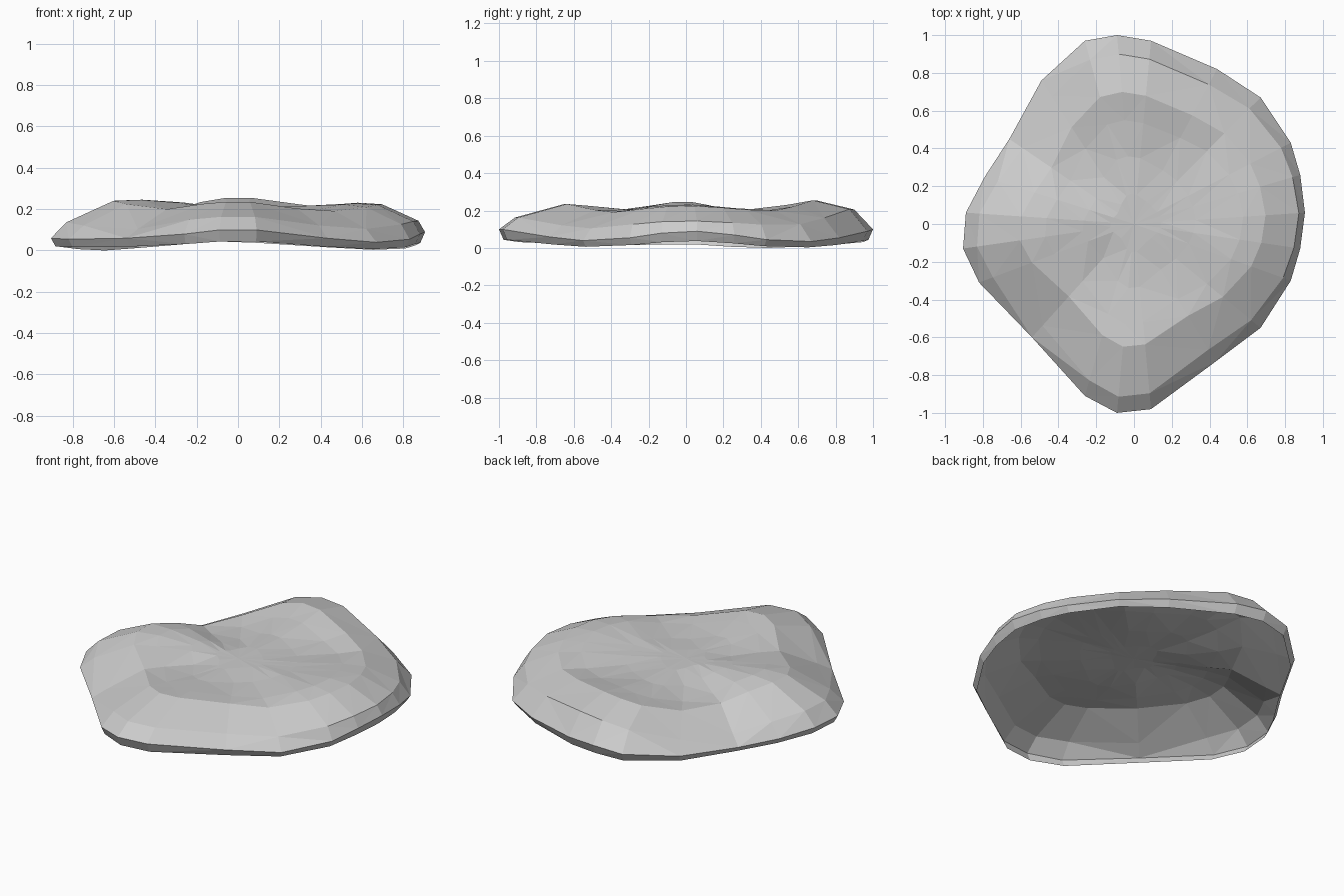
import bpy, bmesh, math, random

if "Cube" in bpy.data.objects:
    bpy.data.objects.remove(bpy.data.objects["Cube"])
random.seed(4)

# Outer rim outline: x, y, z, counter-clockwise from the right
RIM = [(.905, .06, .09), (.88, .26, .07), (.83, .43, .045), (.67, .67, .035),
       (.44, .82, .055), (.09, .97, .09), (-.09, 1.0, .10), (-.26, .97, .08),
       (-.49, .76, .05), (-.66, .45, .03), (-.79, .25, .04), (-.89, .06, .06),
       (-.905, -.13, .06), (-.82, -.31, .055), (-.54, -.60, .06), (-.26, -.91, .08),
       (-.09, -1.0, .10), (.09, -.98, .10), (.43, -.73, .06), (.67, -.55, .04),
       (.83, -.30, .055), (.88, -.13, .08)]


def blend(a, right, back, left, front):
    """Smoothly mix four side values by direction."""
    c, s = math.cos(a), math.sin(a)
    return c * c * (right if c > 0 else left) + s * s * (back if s > 0 else front)


# Each ring: scale (right, back, left, front), height (same order), diagonal drop, jitter
RINGS = [((.965, .90, .92, .915), (.145, .21, .14, .165), .05, .0),
         ((.77, .70, .67, .65), (.225, .257, .243, .237), .04, .0),
         ((.64, .55, .52, .53), (.235, .23, .25, .225), .035, .004),
         ((.36, .36, .30, .34), (.215, .21, .23, .205), .015, .004),
         ((.16, .16, .14, .15), (.21, .21, .215, .207), .0, .001)]

bm = bmesh.new()
# Turned-under lip and widest rim
rows = [[bm.verts.new((x * .975, y * .975, max(0, z * .62 - .018))) for x, y, z in RIM],
        [bm.verts.new(p) for p in RIM]]
# Shoulder, raised ridge and dished middle, with sagging diagonals
for scale, height, drop, jit in RINGS:
    row = []
    for x, y, _ in RIM:
        a = math.atan2(y, x)
        diag = math.sin(2 * a) ** 2
        k = blend(a, *scale) - .02 * diag
        sag = drop * diag * (2.1 if x < 0 < y else 1)
        z = blend(a, *height) - sag + random.uniform(-jit, jit)
        row.append(bm.verts.new((x * k, y * k, z)))
    rows.append(row)

n = len(RIM)
for lo, hi in zip(rows, rows[1:]):
    for i in range(n):
        j = (i + 1) % n
        bm.faces.new((lo[i], lo[j], hi[j], hi[i]))
centre = bm.verts.new((0, 0, .21))
for i in range(n):
    bm.faces.new((rows[-1][i], rows[-1][(i + 1) % n], centre))
bmesh.ops.triangulate(bm, faces=[f for f in bm.faces if len(f.verts) == 4])

# Stand on the ground
low = min(v.co.z for v in bm.verts)
for v in bm.verts:
    v.co.z -= low
mesh = bpy.data.meshes.new("flat_stone")
bm.to_mesh(mesh)
bm.free()
bpy.context.collection.objects.link(bpy.data.objects.new("flat_stone", mesh))
